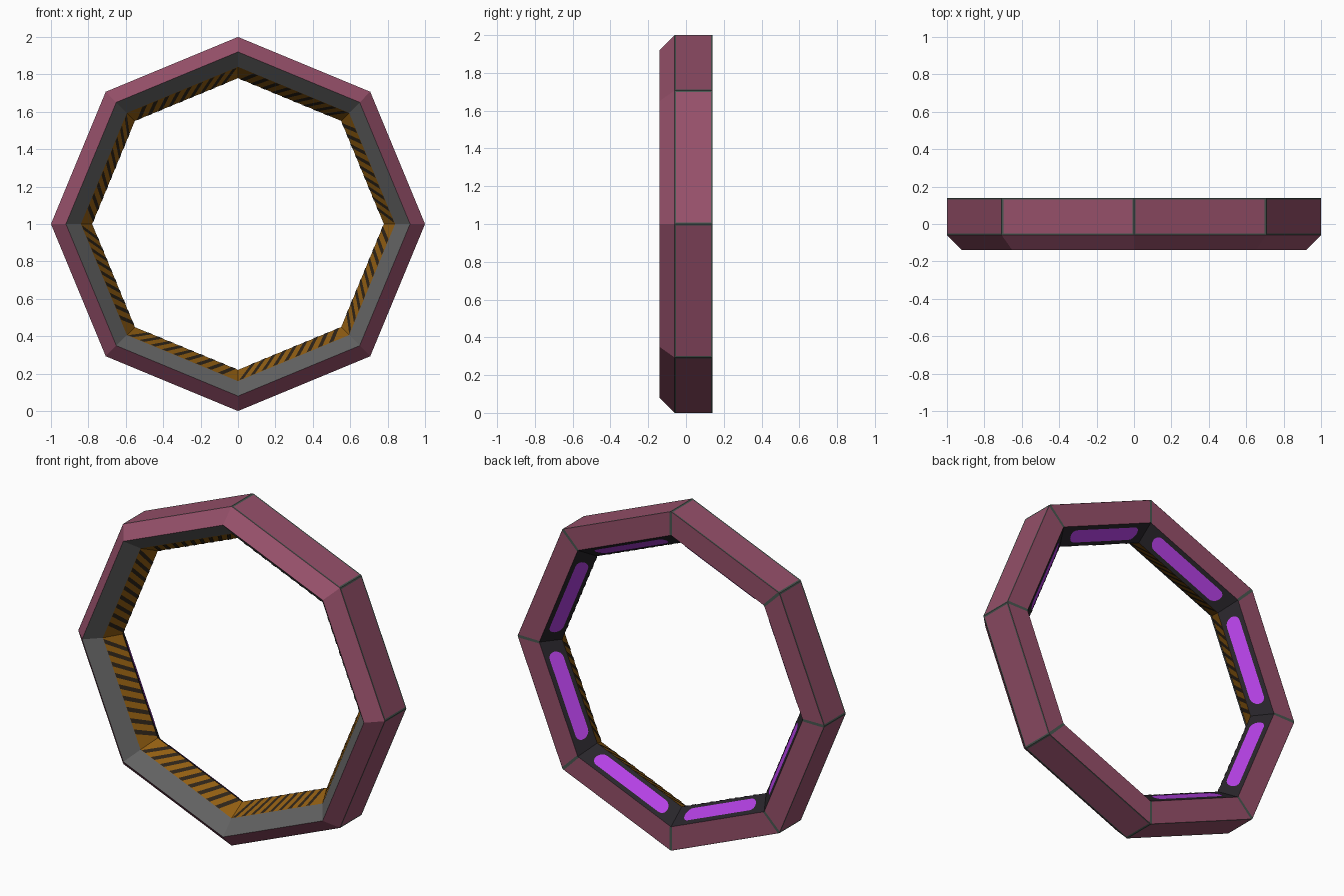
import bpy, math
from mathutils import Vector

if "Cube" in bpy.data.objects:
    bpy.data.objects.remove(bpy.data.objects["Cube"])


def lin(c):
    c /= 255
    return c / 12.92 if c <= 0.04045 else ((c + 0.055) / 1.055) ** 2.4


def mat(name, r, g, b):
    m = bpy.data.materials.new(name)
    m.diffuse_color = (lin(r), lin(g), lin(b), 1)
    m.use_nodes = True
    m.node_tree.nodes["Principled BSDF"].inputs["Base Color"].default_value = m.diffuse_color
    return m


PINK = mat("dusty rose", 150, 80, 106)
GREY = mat("grey", 98, 98, 98)
ORANGE = mat("amber", 146, 94, 18)
STRIPE = mat("dark stripe", 46, 36, 24)
DARK = mat("dark panel border", 40, 37, 42)
PURPLE = mat("glowing purple", 180, 65, 228)
TRIM = mat("green grey trim", 72, 86, 80)

N = 8
# closed cross-section (radius, y) and the colour of the side starting at each point
PROFILE = [(1, .14), (1, -.06), (.92, -.14), (.84, -.06), (.78, .04), (.86, .14)]
SIDE_MATS = [PINK, PINK, GREY, ORANGE, DARK, PINK]
OUTER, STRIPED, PANEL, BACK = 0, 3, 4, 5


def point(side, k):
    r, y = PROFILE[side % 6]
    a = k * math.tau / N
    return Vector((r * math.cos(a), y, 1 + r * math.sin(a)))


def make(name, verts, faces, mats, idx=None):
    me = bpy.data.meshes.new(name)
    me.from_pydata([tuple(v) for v in verts], [], faces)
    for m in mats:
        me.materials.append(m)
    if idx:
        me.polygons.foreach_set("material_index", idx)
    me.update()
    ob = bpy.data.objects.new(name, me)
    bpy.context.collection.objects.link(ob)
    return ob


def frame(side, k):
    """Corners of one flat face and its outward normal."""
    a, b = point(side, k), point(side, k + 1)
    c, d = point(side + 1, k), point(side + 1, k + 1)
    n = (b - a).cross(c - a).normalized()
    # centre of the tube in this segment decides which way is outward
    core = sum((point(s, k + j) for s in range(6) for j in (0, 1)), Vector()) / 12
    if n.dot((a + d) / 2 - core) < 0:
        n = -n
    return a, b, c, d, n


def plates(name, side, outlines, material, lift):
    """Thin painted shapes, outlines given in (u along, v across) of each face."""
    verts, faces = [], []
    for k in range(N):
        a, b, c, d, n = frame(side, k)
        for outline in outlines:
            pts = [a.lerp(b, u).lerp(c.lerp(d, u), v) + n * lift for u, v in outline]
            if (pts[1] - pts[0]).cross(pts[2] - pts[0]).dot(n) < 0:
                pts.reverse()
            faces.append(list(range(len(verts), len(verts) + len(pts))))
            verts += pts
    return make(name, verts, faces, [material])


def rect(u0, u1, v0, v1):
    return [(u0, v0), (u1, v0), (u1, v1), (u0, v1)]


# octagonal ring body
mats = [PINK, GREY, ORANGE, DARK]
verts = [point(s, k) for k in range(N) for s in range(6)]
faces, idx = [], []
for k in range(N):
    for s in range(6):
        k2, s2 = (k + 1) % N, (s + 1) % 6
        q = [k * 6 + s, k2 * 6 + s, k2 * 6 + s2, k * 6 + s2]
        n = (verts[q[1]] - verts[q[0]]).cross(verts[q[3]] - verts[q[0]])
        if n.dot(frame(s, k)[4]) < 0:
            q.reverse()
        faces.append(q)
        idx.append(mats.index(SIDE_MATS[s]))
make("ring_body", verts, faces, mats, idx)

# thin trim framing the outer wall and the back seams
e = .012
plates("outer_trim", OUTER, [rect(0, e, 0, 1), rect(1 - e, 1, 0, 1),
                             rect(e, 1 - e, 0, .04), rect(e, 1 - e, .96, 1)], TRIM, .001)
plates("back_trim", BACK, [rect(0, e, 0, 1), rect(1 - e, 1, 0, 1)], TRIM, .001)

# slanted warning stripes on the inner front band
count, width, shear = 9, .042, .12
stripes = []
for i in range(count):
    u = .01 + i * (.98 - shear) / (count - .5)
    stripes.append([(u, 0), (u + width, 0), (u + width + shear, 1), (u + shear, 1)])
plates("warning_stripes", STRIPED, stripes, STRIPE, .002)

# rounded glowing panels on the inner back band
ru, rv, half = .06, .31, .34
capsule = []
for end in (1, -1):
    for i in range(9):
        t = -math.pi / 2 + math.pi * i / 8
        capsule.append((.5 + end * (half + ru * math.cos(t)), .5 + end * rv * math.sin(t)))
plates("glow_panels", PANEL, [capsule], PURPLE, .003)
